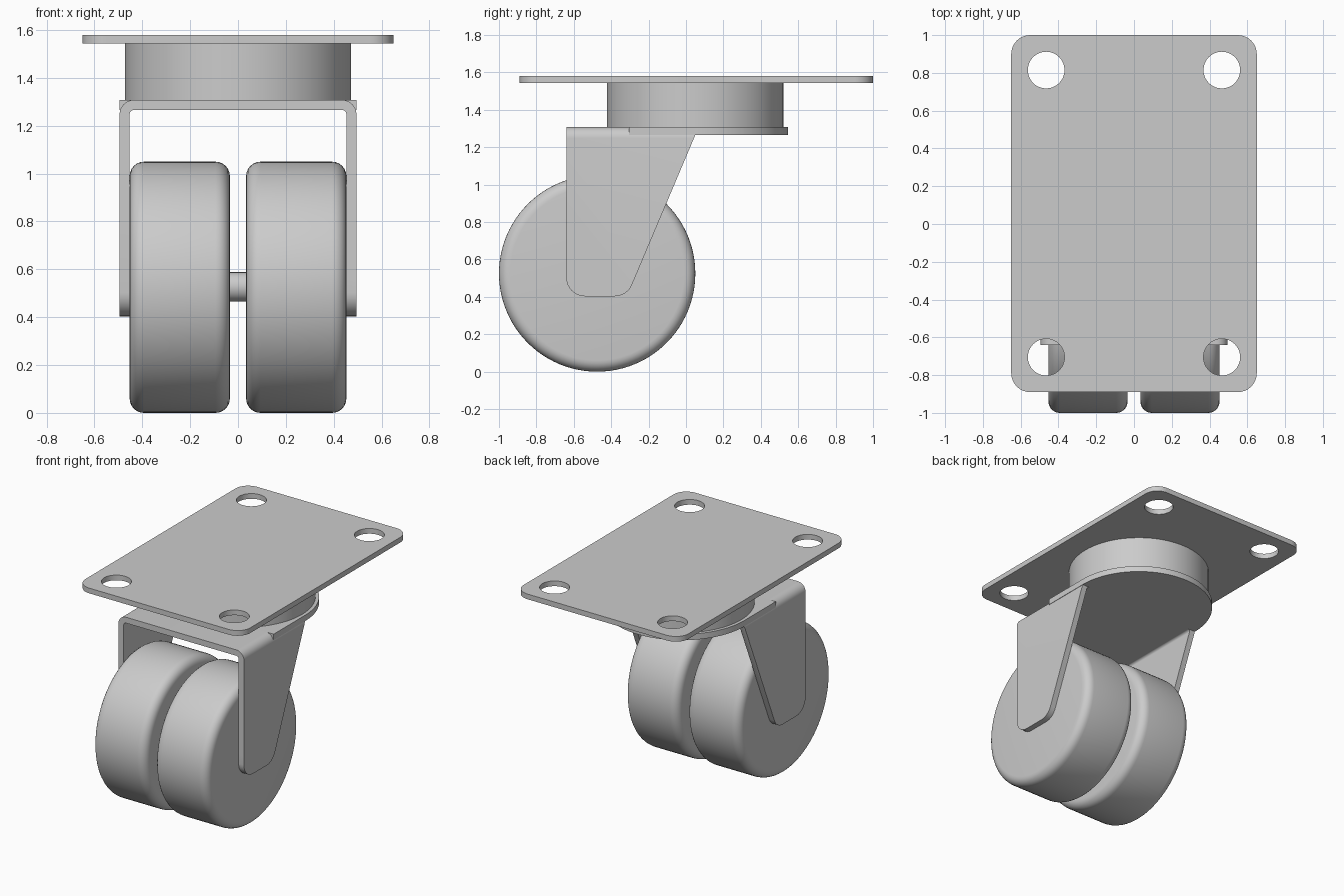
import bpy, bmesh, math
from mathutils import Vector

if "Cube" in bpy.data.objects:
    bpy.data.objects.remove(bpy.data.objects["Cube"])


def rounded(corners, steps=8):
    """Outline from (a, b, radius) corners, each filleted with an arc."""
    out, n = [], len(corners)
    for i, (a, b, r) in enumerate(corners):
        p = Vector((a, b))
        if r == 0:
            out.append(p)
            continue
        u = (Vector(corners[i - 1][:2]) - p).normalized()
        v = (Vector(corners[(i + 1) % n][:2]) - p).normalized()
        half = u.angle(v) / 2
        c = p + (u + v).normalized() * (r / math.sin(half))
        s = p + u * (r / math.tan(half)) - c
        e = p + v * (r / math.tan(half)) - c
        sweep = math.pi - 2 * half
        for k in range(steps + 1):
            t = k / steps
            out.append(c + (s * math.sin((1 - t) * sweep) + e * math.sin(t * sweep)) / math.sin(sweep))
    return out


def circle(ca, cb, r, n=96, start=0, sweep=2 * math.pi):
    return [Vector((ca + r * math.cos(start + sweep * k / n),
                    cb + r * math.sin(start + sweep * k / n))) for k in range(n)]


def prism(name, outline, axis, lo, hi):
    """Extrude an outline along an axis between lo and hi."""
    place = {'x': lambda p: (lo, p[0], p[1]),
             'y': lambda p: (p[0], lo, p[1]),
             'z': lambda p: (p[0], p[1], lo)}[axis]
    bm = bmesh.new()
    face = bm.faces.new([bm.verts.new(place(p)) for p in outline])
    ext = bmesh.ops.extrude_face_region(bm, geom=[face])['geom']
    move = Vector([(hi - lo) if a == axis else 0 for a in 'xyz'])
    bmesh.ops.translate(bm, vec=move, verts=[g for g in ext if isinstance(g, bmesh.types.BMVert)])
    bmesh.ops.recalc_face_normals(bm, faces=bm.faces)
    me = bpy.data.meshes.new(name)
    bm.to_mesh(me)
    bm.free()
    ob = bpy.data.objects.new(name, me)
    bpy.context.collection.objects.link(ob)
    return ob


def activate(ob):
    bpy.ops.object.select_all(action='DESELECT')
    ob.select_set(True)
    bpy.context.view_layer.objects.active = ob


def boolean(ob, cutter, operation):
    mod = ob.modifiers.new("cut", 'BOOLEAN')
    mod.object, mod.operation, mod.solver = cutter, operation, 'EXACT'
    activate(ob)
    bpy.ops.object.modifier_apply(modifier=mod.name)
    bpy.data.objects.remove(cutter)


# Mounting plate with four bolt holes
plate = prism("mounting_plate", rounded([(-.65, -.89, .1), (.65, -.89, .1), (.65, 1, .1), (-.65, 1, .1)]),
              'z', 1.543, 1.58)
for x in (-.465, .465):
    for y in (-.705, .815):
        boolean(plate, prism("hole_cutter", circle(x, y, .097, 48), 'z', 1.4, 1.7), 'DIFFERENCE')

# Swivel housing
housing = prism("swivel_housing", circle(0, .05, .472), 'z', 1.308, 1.543)

# Fork: bent strip trimmed to the tapered leg outline
bend = rounded([(-.495, .3, 0), (-.495, 1.308, .06), (.495, 1.308, .06), (.495, .3, 0),
                (.453, .3, 0), (.453, 1.266, .018), (-.453, 1.266, .018), (-.453, .3, 0)])
fork = prism("fork", bend, 'y', -.64, .2)
leg = rounded([(-.8, 1.4, 0), (-.8, .9, 0), (-.64, .9, 0), (-.64, .403, .1), (-.315, .403, .1),
               (.05, 1.266, 0), (.05, 1.4, 0)])
boolean(fork, prism("leg_cutter", leg, 'x', -.7, .7), 'INTERSECT')

# Round-backed swivel flange on top of the fork
flange = prism("swivel_flange", [(-.495, -.305), (.495, -.305)] +
               circle(0, .05, .495, 64, 0, math.pi) + [(-.495, .05)], 'z', 1.266, 1.308)

# Axle
axle = prism("axle", circle(-.475, .527, .061, 48), 'x', -.453, .453)

# Twin wheels with rounded rims
wheels = []
for side, lo in (("left", -.453), ("right", .034)):
    wheel = prism(side + "_wheel", circle(-.475, .525, .525), 'x', lo, lo + .419)
    mod = wheel.modifiers.new("rim", 'BEVEL')
    mod.width, mod.segments, mod.limit_method = .06, 6, 'ANGLE'
    mod.angle_limit = math.radians(40)
    activate(wheel)
    bpy.ops.object.modifier_apply(modifier=mod.name)
    wheels.append(wheel)

for ob in [plate, housing, fork, flange, axle] + wheels:
    activate(ob)
    bpy.ops.object.shade_smooth_by_angle(angle=math.radians(30))
